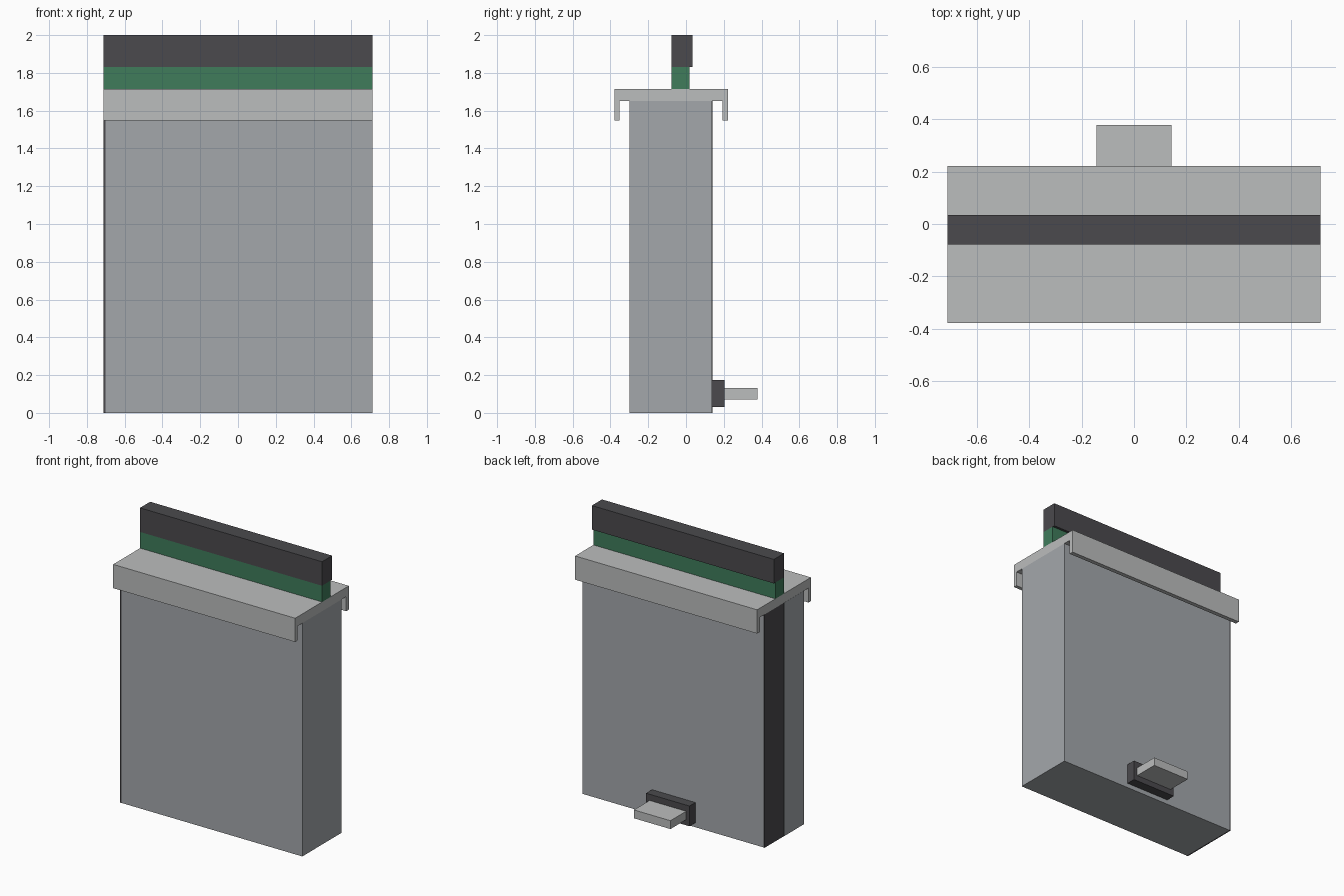
import bpy, bmesh

if "Cube" in bpy.data.objects:
    bpy.data.objects.remove(bpy.data.objects["Cube"])


def material(name, rgb):
    m = bpy.data.materials.new(name)
    m.diffuse_color = (*rgb, 1.0)
    m.use_nodes = True
    m.node_tree.nodes["Principled BSDF"].inputs["Base Color"].default_value = m.diffuse_color
    return m


steel = material("steel_grey", (0.37, 0.39, 0.41))
light = material("light_grey", (0.50, 0.51, 0.51))
dark = material("dark_grey", (0.07, 0.068, 0.075))
green = material("green", (0.05, 0.20, 0.105))


def extrude_x(name, profile, x0, x1, mat):
    """Extrude a closed (y, z) profile along x."""
    bm = bmesh.new()
    face = bm.faces.new([bm.verts.new((x0, y, z)) for y, z in profile])
    ext = bmesh.ops.extrude_face_region(bm, geom=[face])
    verts = [g for g in ext["geom"] if isinstance(g, bmesh.types.BMVert)]
    bmesh.ops.translate(bm, verts=verts, vec=(x1 - x0, 0, 0))
    bmesh.ops.recalc_face_normals(bm, faces=bm.faces)
    mesh = bpy.data.meshes.new(name)
    bm.to_mesh(mesh)
    bm.free()
    mesh.materials.append(mat)
    obj = bpy.data.objects.new(name, mesh)
    bpy.context.collection.objects.link(obj)
    return obj


def box(name, x, y, z, mat):
    profile = [(y[0], z[0]), (y[1], z[0]), (y[1], z[1]), (y[0], z[1])]
    return extrude_x(name, profile, x[0], x[1], mat)


W = 0.712

# Main body with a dark panel on the left end, its front half faced in grey
box("body", (-0.702, W), (-0.298, 0.137), (0, 1.65), steel)
box("left_panel", (-W, -0.702), (-0.30, 0.139), (0, 1.65), dark)
box("left_panel_facing", (-W - 0.001, -W), (-0.298, -0.08), (0, 1.65), steel)

# Cap: an inverted channel open at both ends
extrude_x("cap", [(-0.378, 1.547), (-0.352, 1.547), (-0.352, 1.65), (0.192, 1.65),
                  (0.192, 1.547), (0.222, 1.547), (0.222, 1.715), (-0.378, 1.715)],
          -W, W, light)

# Green strip and dark rail on top
box("green_strip", (-W, W), (-0.077, 0.018), (1.715, 1.83), green)
box("top_rail", (-W, W), (-0.078, 0.035), (1.83, 2.0), dark)

# Bracket and tab at the lower back
box("back_bracket", (-0.17, 0.17), (0.137, 0.203), (0.032, 0.175), dark)
box("back_tab", (-0.143, 0.143), (0.203, 0.378), (0.072, 0.131), light)
